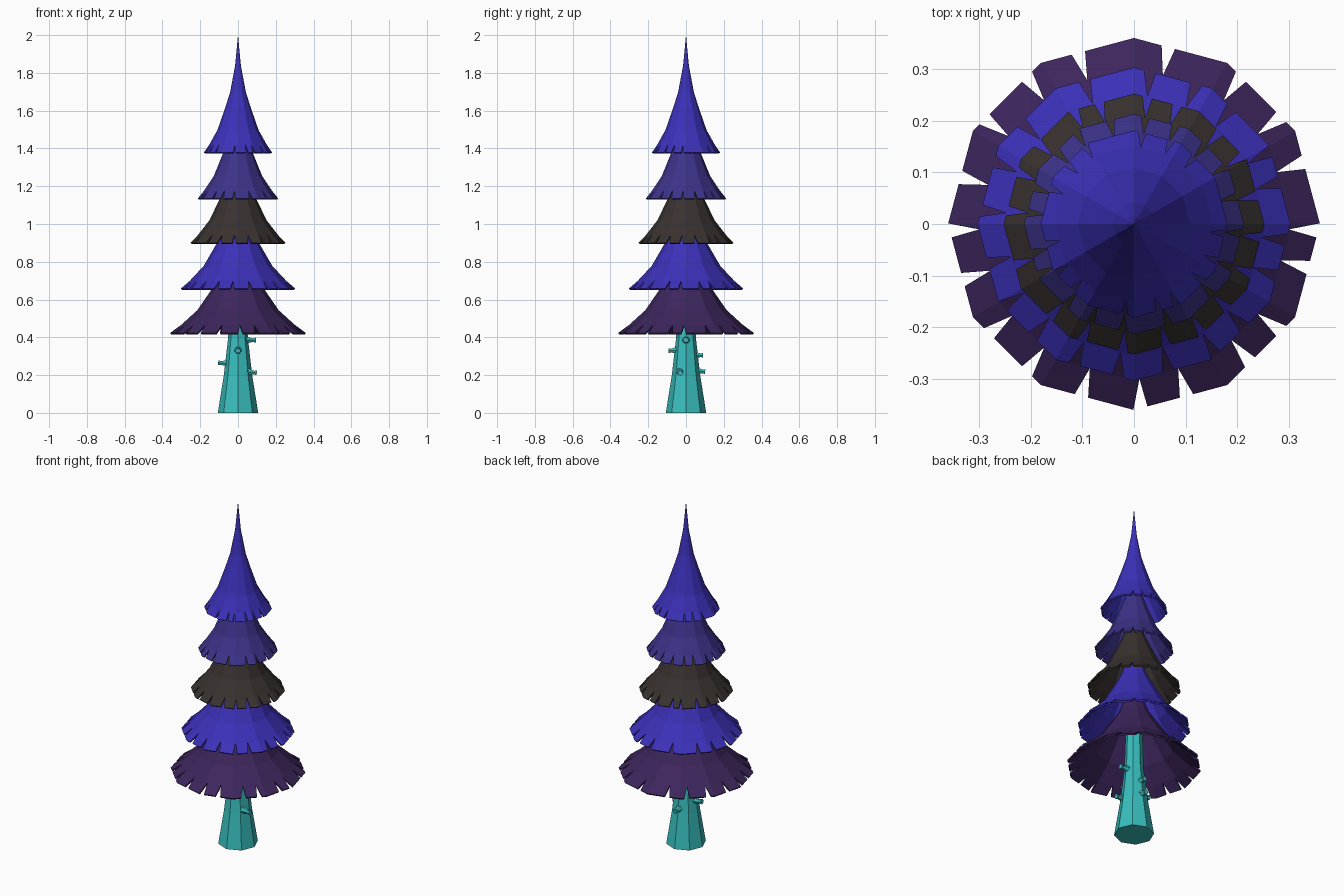
import bpy, bmesh, math
from mathutils import Vector

cube = bpy.data.objects.get("Cube")
if cube:
    bpy.data.objects.remove(cube, do_unlink=True)


def material(name, rgb):
    mat = bpy.data.materials.new(name)
    mat.use_nodes = True
    mat.diffuse_color = (*rgb, 1)
    mat.node_tree.nodes["Principled BSDF"].inputs["Base Color"].default_value = (*rgb, 1)
    return mat


def finish(name, bm, mat):
    bmesh.ops.recalc_face_normals(bm, faces=bm.faces)
    mesh = bpy.data.meshes.new(name)
    bm.to_mesh(mesh)
    bm.free()
    mesh.materials.append(mat)
    obj = bpy.data.objects.new(name, mesh)
    bpy.context.collection.objects.link(obj)
    return obj


def bridge(bm, low, high):
    n = len(low)
    for i in range(n):
        j = (i + 1) % n
        corners = list(dict.fromkeys([low[i], low[j], high[j], high[i]]))
        bm.faces.new(corners)


# Foliage: twelve-sided concave skirt (radius factor, height) with V notches in the rim
SIDES = 12
PROFILE = [(1, 0), (0.84, 0.042), (0.6, 0.12), (0.37, 0.24), (0.23, 0.32), (0.085, 0.46)]
APEX = 0.622
NOTCHES = [-2, -14, -36, -50, -73, -88, -107, -126, -143, -162, -178,
           165, 145, 126, 108, 79, 54, 36, 20]


def facet(deg):
    step = 360 / SIDES
    off = deg % step - step / 2
    return math.cos(math.pi / SIDES) / math.cos(math.radians(off))


def tier(name, radius, base, turn, notches, mat):
    spots = [(a * 360 / SIDES, False) for a in range(SIDES)]
    for a in notches:
        centre = (a + turn) % 360
        spots = [s for s in spots if abs((s[0] - centre + 180) % 360 - 180) > 2.2]
        spots += [((centre - 2.2) % 360, False), (centre, True), ((centre + 2.2) % 360, False)]
    spots.sort()
    bm = bmesh.new()
    rings = []
    for factor, height in PROFILE:
        ring = []
        for deg, _ in spots:
            r = radius * factor * facet(deg)
            a = math.radians(deg)
            ring.append(bm.verts.new((r * math.cos(a), r * math.sin(a), base + height)))
        rings.append(ring)
    # Pull the notch centres up to the second ring
    for i, (_, notch) in enumerate(spots):
        if notch:
            bm.verts.remove(rings[0][i])
            rings[0][i] = rings[1][i]
    for low, high in zip(rings, rings[1:]):
        bridge(bm, low, high)
    tip = bm.verts.new((0, 0, base + APEX))
    for i, v in enumerate(rings[-1]):
        bm.faces.new((v, rings[-1][(i + 1) % len(spots)], tip))
    obj = finish(name, bm, mat)
    shell = obj.modifiers.new("Thickness", "SOLIDIFY")
    shell.thickness = 0.01
    shell.offset = -1


blue = material("bright blue", (0.045, 0.03, 0.485))
purple = material("dark purple", (0.046, 0.019, 0.107))
slate = material("slate violet", (0.045, 0.032, 0.25))
brown = material("dark brown", (0.04, 0.031, 0.029))
teal = material("teal", (0.04, 0.51, 0.51))

tier("foliage_bottom", 0.36, 0.423, 0, NOTCHES, purple)
tier("foliage_lower", 0.303, 0.658, 30, NOTCHES, blue)
tier("foliage_middle", 0.252, 0.9, 120, NOTCHES, brown)
tier("foliage_upper", 0.213, 1.135, 210, NOTCHES, slate)
tier("foliage_top", 0.181, 1.378, 300, NOTCHES[::2] + NOTCHES[1::4], blue)


def tube(name, start, direction, sections, sides, mat):
    """Closed tapered tube from (distance, radius) sections."""
    bm = bmesh.new()
    turn = Vector(direction).to_track_quat("Z", "Y")
    rings = []
    for dist, r in sections:
        angles = [math.tau * i / sides for i in range(sides)]
        rings.append([bm.verts.new(Vector(start) + turn @ Vector(
            (r * math.cos(a), r * math.sin(a), dist))) for a in angles])
    for low, high in zip(rings, rings[1:]):
        bridge(bm, low, high)
    bm.faces.new(rings[0])
    bm.faces.new(rings[-1])
    return finish(name, bm, mat)


# Trunk
tube("trunk", (0, 0, 0), (0, 0, 1),
     [(0, 0.107), (0.2, 0.075), (0.4, 0.052), (0.62, 0.045)], 8, teal)

# Broken branch stubs: start point, direction, length
STUBS = [((0.03, -0.03, 0.22), (1, 0, -0.12), 0.07),
         ((0.02, 0, 0.385), (1, 0, 0), 0.074),
         ((-0.03, 0, 0.26), (-1, 0, 0.08), 0.075),
         ((0, -0.03, 0.332), (0, -1, -0.05), 0.062),
         ((0, 0.03, 0.305), (0, 1, 0), 0.06),
         ((0, 0.04, 0.225), (0, 1, -0.12), 0.062)]
for start, direction, length in STUBS:
    tube("branch_stub", start, direction,
         [(0, 0.03), (length * 0.55, 0.016), (length * 0.8, 0.011), (length, 0.015)], 6, teal)
